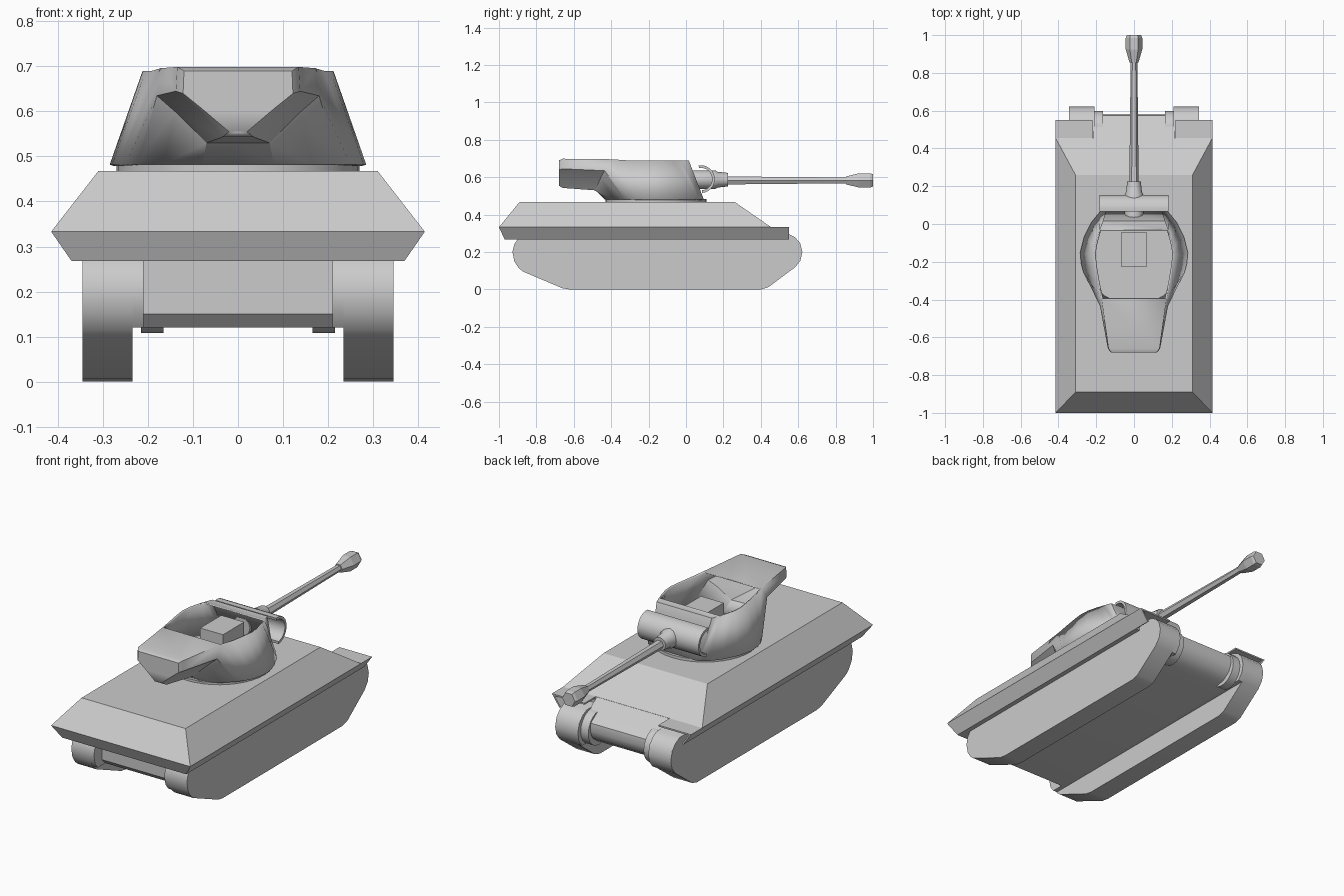
import bpy, bmesh
from math import sin, cos, pi, radians

if "Cube" in bpy.data.objects:
    bpy.data.objects.remove(bpy.data.objects["Cube"])


def finish(name, bm, smooth=None):
    bmesh.ops.remove_doubles(bm, verts=bm.verts, dist=0.0005)
    bmesh.ops.recalc_face_normals(bm, faces=bm.faces)
    me = bpy.data.meshes.new(name)
    bm.to_mesh(me)
    bm.free()
    ob = bpy.data.objects.new(name, me)
    bpy.context.collection.objects.link(ob)
    if smooth:
        bpy.ops.object.select_all(action='DESELECT')
        ob.select_set(True)
        bpy.context.view_layer.objects.active = ob
        bpy.ops.object.shade_smooth_by_angle(angle=radians(smooth))
    return ob


def loft(name, rings, smooth=None):
    """Skin closed rings of 3D points and cap both ends."""
    bm = bmesh.new()
    vr = [[bm.verts.new(p) for p in r] for r in rings]
    n = len(vr[0])
    for a, b in zip(vr, vr[1:]):
        for i in range(n):
            j = (i + 1) % n
            bm.faces.new((a[i], a[j], b[j], b[i]))
    bm.faces.new(vr[0])
    bm.faces.new(vr[-1])
    return finish(name, bm, smooth)


def prism_x(name, pts, x0, x1, smooth=None):
    return loft(name, [[(x, y, z) for y, z in pts] for x in (x0, x1)], smooth)


def rect(x, y0, y1, z):
    return [(-x, y0, z), (x, y0, z), (x, y1, z), (-x, y1, z)]


def lathe_y(name, stations, zc, n, smooth=None):
    return loft(name, [[(r * cos(2 * pi * k / n), y, zc + r * sin(2 * pi * k / n))
                        for k in range(n)] for y, r in stations], smooth)


# Upper hull with sloped sides, glacis and undercut skirt
loft("upper_hull", [rect(.37, -.97, .455, .268), rect(.415, -1, .455, .333),
                    rect(.31, -.89, .26, .468)])

# Lower hull with rounded nose
prism_x("lower_hull", [(-.86, .40), (-.86, .15), (-.83, .12), (.46, .12), (.52, .133),
                       (.562, .165), (.58, .21), (.575, .25), (.455, .332), (.26, .46)],
        -.214, .214, 35)

# Tracks, front fenders and final drives on both sides
track = [(-.62, 0), (.40, 0), (.44, .012), (.585, .12), (.612, .155), (.622, .2),
         (.61, .248), (.582, .28), (.545, .298), (-.84, .298), (-.89, .28), (-.917, .245),
         (-.928, .2), (-.918, .15), (-.895, .115), (-.87, .095), (-.66, .006)]
inner = [(y, max(z, .12)) for y, z in track if z >= .11]
fender = [(.22, .333), (.415, .333), (.37, .268), (.362, .272), (.4, .325), (.22, .325)]
for s, side in ((-1, "left"), (1, "right")):
    prism_x(side + "_track", track, s * .234, s * .345, 35)
    prism_x(side + "_track_inner", inner, s * .21, s * .236, 35)
    loft(side + "_fender", [[(s * x, y, z) for x, z in fender] for y in (.44, .55)])
    prism_x(side + "_final_drive", [(.505 + .092 * cos(k * pi / 10), .2 + .092 * sin(k * pi / 10))
                                    for k in range(20)], s * .165, s * .215, 35)

# Turret ring
loft("turret_ring", [[(.27 * cos(k * pi / 20), -.16 + .27 * sin(k * pi / 20), z)
                      for k in range(40)] for z in (.46, .483)], 35)

# Open-topped turret: base outline, rim that runs down the bustle section, bustle rear
base = [(.14, .095), (.18, .065), (.225, .01), (.265, -.07), (.285, -.15), (.28, -.21),
        (.268, -.255), (.25, -.29), (.225, -.325), (.165, -.385), (.08, -.427), (0, -.435)]
rim = [(.165, .015, .69), (.182, -.03, .69), (.195, -.07, .69), (.208, -.12, .69),
       (.212, -.17, .69), (.205, -.23, .69), (.192, -.31, .69), (.172, -.395, .696),
       (.18, -.435, .635), (.14, -.455, .6), (.07, -.485, .53), (0, -.485, .53)]
rear = [(.135, -.66, .699), (.138, -.66, .645), (.09, -.66, .607), (.035, -.66, .543),
        (0, -.66, .543)]
cap = [(.12, -.68, .69), (.122, -.68, .64), (.075, -.68, .602), (.02, -.68, .555),
       (0, -.68, .555)]
K = 7
bm = bmesh.new()
sides = []
for s in (-1, 1):
    b = [bm.verts.new((s * x, y, .482)) for x, y in base]
    t, r, c = ([bm.verts.new((s * x, y, z)) for x, y, z in row] for row in (rim, rear, cap))
    for i in range(len(b) - 1):
        bm.faces.new((b[i], b[i + 1], t[i + 1], t[i]))
    for p, q in ((t[K:], r), (r, c)):
        for i in range(4):
            bm.faces.new((p[i], p[i + 1], q[i + 1], q[i]))
    sides.append((b, t, r, c))
(b, t, r, c), (B, T, R, C) = sides
bm.faces.new((b[0], B[0], T[0], t[0]))          # front plate
bm.faces.new((t[0], T[0], T[1], t[1]))          # front roof strip
bm.faces.new((t[K], T[K], R[0], r[0]))          # bustle roof
bm.faces.new((r[0], R[0], C[0], c[0]))
bm.faces.new(c[:4] + C[3::-1])                  # bustle rear plate
bmesh.ops.remove_doubles(bm, verts=bm.verts, dist=0.0005)
turret = finish("turret", bm, 30)
mod = turret.modifiers.new("armour", 'SOLIDIFY')
mod.thickness = .01
mod.offset = -1

# Gun breech inside the turret
loft("gun_breech", [rect(.068, -.225, -.045, z) for z in (.56, .655)])

# Curved gun shield
arc = [radians(-85 + 185 * k / 14) for k in range(15)]
shield = [(.08 + q * cos(a), .59 + q * sin(a)) for q, aa in ((.074, arc), (.06, arc[::-1]))
          for a in aa]
prism_x("gun_shield", shield, -.182, .182, 35)

# Barrel collar, barrel and muzzle brake
lathe_y("barrel_collar", [(.03, .05), (.155, .05), (.17, .042), (.225, .036)], .587, 12, 35)
lathe_y("barrel", [(.2, .025), (.55, .021), (.87, .018)], .583, 6)
lathe_y("muzzle_brake", [(.855, .024), (.925, .044), (.985, .044), (1, .038)], .583, 6)
